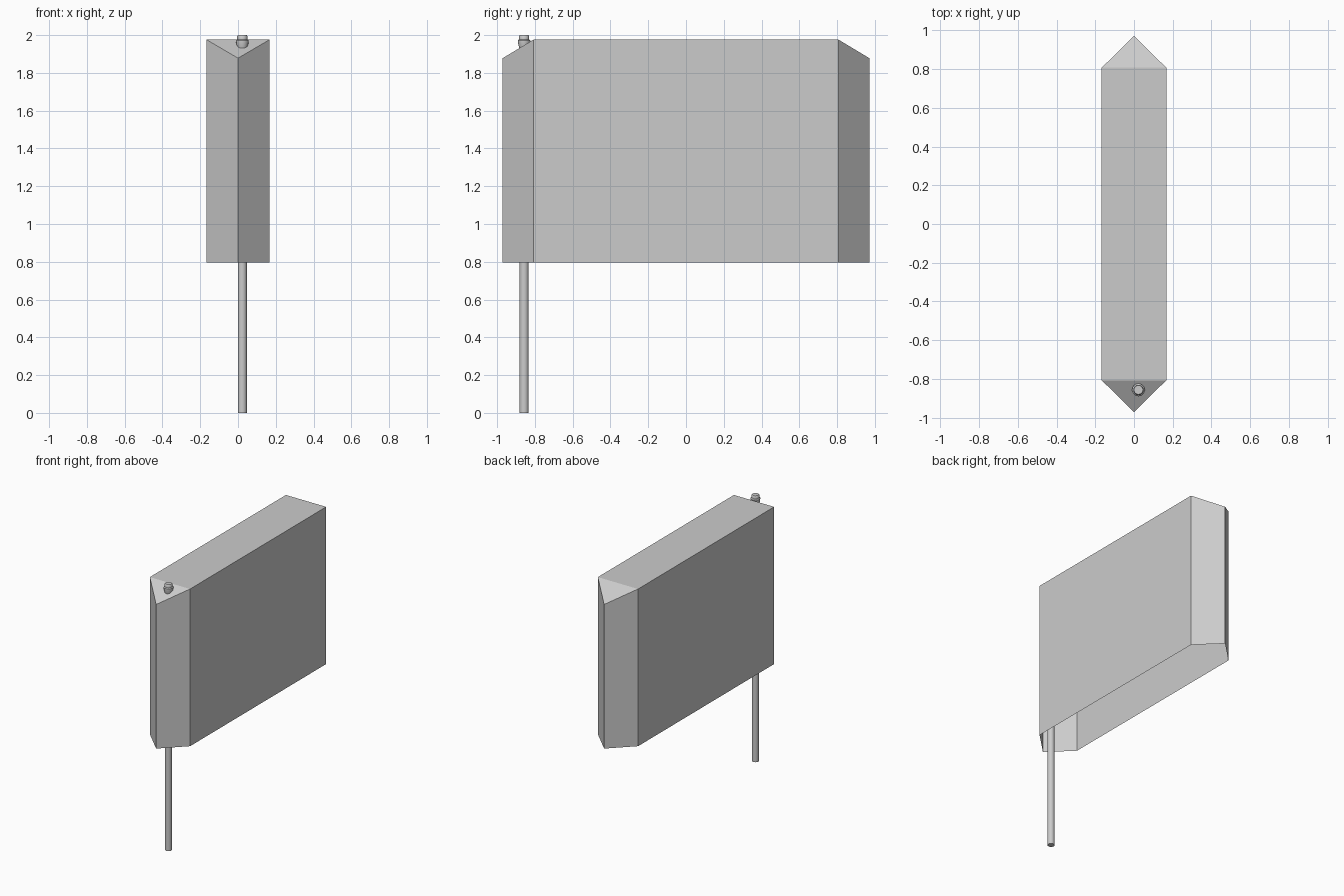
import bpy, bmesh, math

if "Cube" in bpy.data.objects:
    bpy.data.objects.remove(bpy.data.objects["Cube"])

HALF_W, SHOULDER, TIP = 0.167, 0.807, 0.971
BOTTOM, TOP, TIP_TOP = 0.796, 1.976, 1.878


def finish(name, bm):
    bmesh.ops.recalc_face_normals(bm, faces=bm.faces)
    mesh = bpy.data.meshes.new(name)
    bm.to_mesh(mesh)
    bm.free()
    obj = bpy.data.objects.new(name, mesh)
    bpy.context.collection.objects.link(obj)
    return obj


def lathe(name, profile, x, y, sides=16):
    """Closed round part from (radius, height) pairs."""
    bm = bmesh.new()
    rings = [[bm.verts.new((x + r * math.cos(2 * math.pi * i / sides),
                            y + r * math.sin(2 * math.pi * i / sides), z))
              for i in range(sides)] for r, z in profile]
    for a, b in zip(rings, rings[1:]):
        for i in range(sides):
            j = (i + 1) % sides
            bm.faces.new((a[i], a[j], b[j], b[i]))
    bm.faces.new(rings[0])
    bm.faces.new(rings[-1])
    obj = finish(name, bm)
    bpy.ops.object.select_all(action='DESELECT')
    obj.select_set(True)
    bpy.context.view_layer.objects.active = obj
    bpy.ops.object.shade_smooth_by_angle(angle=math.radians(35))
    return obj


# Banner shell: elongated hexagon, open underneath, ends sloping down to the tips
outline = [(0, -TIP), (HALF_W, -SHOULDER), (HALF_W, SHOULDER),
           (0, TIP), (-HALF_W, SHOULDER), (-HALF_W, -SHOULDER)]
bm = bmesh.new()
low = [bm.verts.new((x, y, BOTTOM)) for x, y in outline]
high = [bm.verts.new((x, y, TOP if x else TIP_TOP)) for x, y in outline]
for i in range(6):
    j = (i + 1) % 6
    bm.faces.new((low[i], low[j], high[j], high[i]))
bm.faces.new((high[1], high[2], high[4], high[5]))   # flat top
bm.faces.new((high[0], high[1], high[5]))            # front slope
bm.faces.new((high[2], high[3], high[4]))            # back slope
finish("hollow_body", bm)

# Pole running up through the front end, with a small finial on top
POLE_X, POLE_Y = 0.023, -0.857
lathe("pole", [(0.024, 0), (0.024, 1.94)], POLE_X, POLE_Y)
lathe("pole_cap", [(0.024, 1.925), (0.027, 1.935), (0.033, 1.962), (0.033, 1.972),
                   (0.027, 1.978), (0.027, 1.994), (0.023, 2.0)], POLE_X, POLE_Y)
